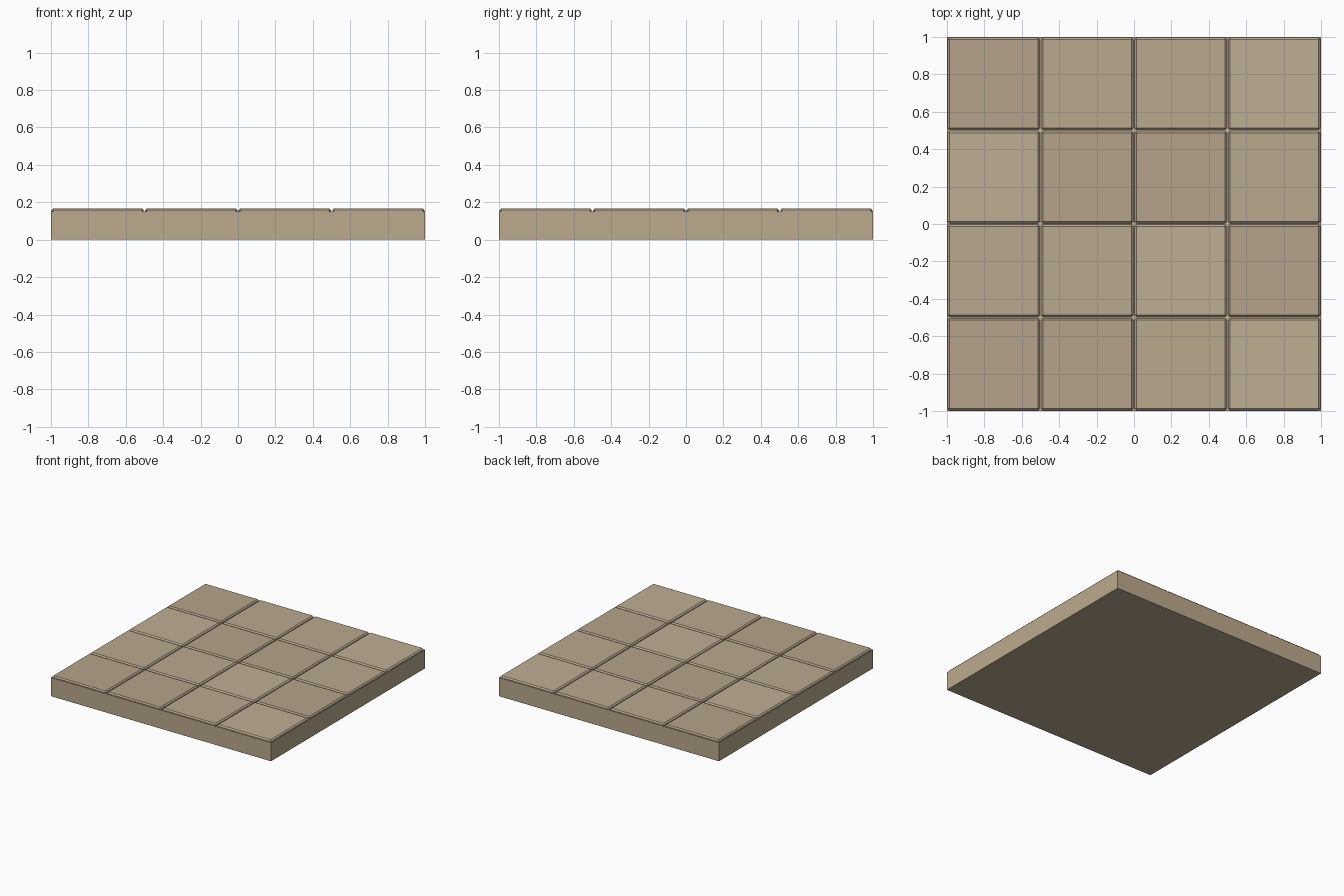
import bpy, bmesh
from mathutils import Matrix

if "Cube" in bpy.data.objects:
    bpy.data.objects.remove(bpy.data.objects["Cube"])

H, BASE_H = 0.168, 0.152   # total height, groove floor height
CELL, GAP, BEVEL = 0.5, 0.008, 0.010


def material(name, rgb):
    m = bpy.data.materials.new(name)
    m.diffuse_color = (*rgb, 1)
    m.use_nodes = True
    m.node_tree.nodes["Principled BSDF"].inputs["Base Color"].default_value = m.diffuse_color
    return m


def box(name, center, size, mat, bevel=0.0):
    bm = bmesh.new()
    bmesh.ops.create_cube(bm, size=1, matrix=Matrix.Translation(center) @ Matrix.Diagonal((*size, 1)))
    if bevel:
        # Chamfer the top rim and the upright corners
        zmin = min(v.co.z for v in bm.verts)
        edges = [e for e in bm.edges if any(v.co.z > zmin + 1e-5 for v in e.verts)]
        bmesh.ops.bevel(bm, geom=edges, offset=bevel, segments=1, affect='EDGES')
    me = bpy.data.meshes.new(name)
    bm.to_mesh(me)
    bm.free()
    me.materials.append(mat)
    ob = bpy.data.objects.new(name, me)
    bpy.context.collection.objects.link(ob)
    return ob


stone = material("stone", (0.50, 0.40, 0.27))
shades = [material("tile_dark", (0.46, 0.37, 0.26)),
          material("tile_mid", (0.49, 0.40, 0.28)),
          material("tile_light", (0.52, 0.43, 0.30))]

# Slab under the tiles
box("floor_base", (0, 0, BASE_H / 2), (2, 2, BASE_H), stone)

# Tiles, back row first, with their shade
pattern = ["0112", "2001", "1120", "0012"]
for r, row in enumerate(pattern):
    for c, shade in enumerate(row):
        x, y = -0.75 + c * CELL, 0.75 - r * CELL
        z0 = BASE_H - 0.006
        box(f"tile_{r + 1}_{c + 1}", (x, y, (z0 + H) / 2),
            (CELL - GAP, CELL - GAP, H - z0), shades[int(shade)], BEVEL)
